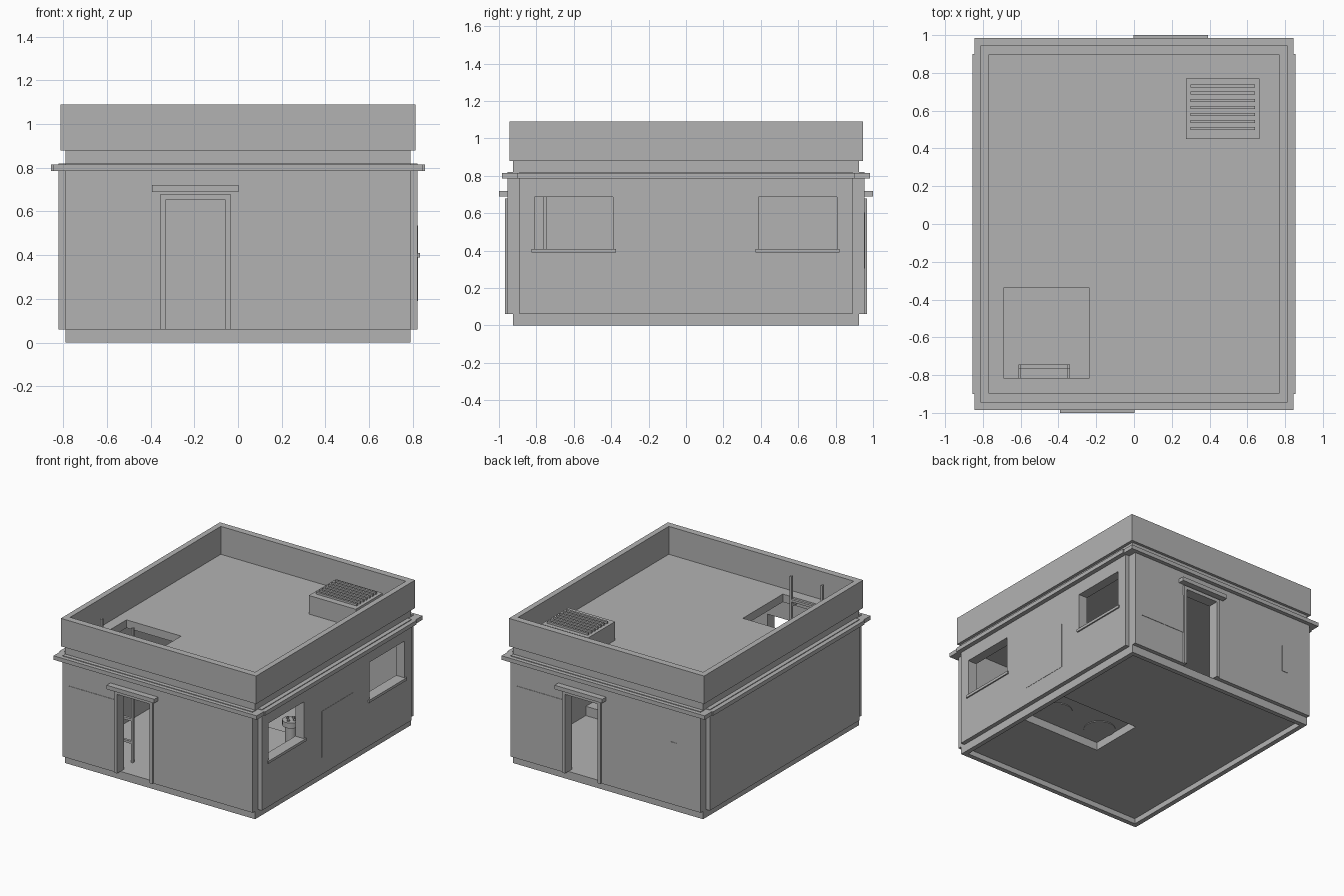
import bpy, bmesh
from mathutils import Matrix, Vector

if "Cube" in bpy.data.objects:
    bpy.data.objects.remove(bpy.data.objects["Cube"], do_unlink=True)

grey = bpy.data.materials.new("plain grey")
grey.use_nodes = True
grey.diffuse_color = (0.45, 0.45, 0.45, 1)
for node in grey.node_tree.nodes:
    if node.type == 'BSDF_PRINCIPLED':
        node.inputs["Base Color"].default_value = grey.diffuse_color


def finish(name, bm):
    bmesh.ops.recalc_face_normals(bm, faces=bm.faces)
    mesh = bpy.data.meshes.new(name)
    bm.to_mesh(mesh)
    bm.free()
    mesh.materials.append(grey)
    obj = bpy.data.objects.new(name, mesh)
    bpy.context.collection.objects.link(obj)
    return obj


def boxes(name, *spans):
    """Each span is (x0, x1, y0, y1, z0, z1)."""
    bm = bmesh.new()
    for x0, x1, y0, y1, z0, z1 in spans:
        mid = Vector((x0 + x1, y0 + y1, z0 + z1)) / 2
        size = (x1 - x0, y1 - y0, z1 - z0, 1)
        bmesh.ops.create_cube(bm, size=1, matrix=Matrix.Translation(mid) @ Matrix.Diagonal(size))
    return finish(name, bm)


def block(name, hx, hy, z0, z1):
    return boxes(name, (-hx, hx, -hy, hy, z0, z1))


def cylinder(name, x, y, z0, z1, r, sides=24):
    bm = bmesh.new()
    bmesh.ops.create_cone(bm, cap_ends=True, segments=sides, radius1=r, radius2=r, depth=z1 - z0,
                          matrix=Matrix.Translation((x, y, (z0 + z1) / 2)))
    obj = finish(name, bm)
    bpy.context.view_layer.objects.active = obj
    obj.select_set(True)
    bpy.ops.object.shade_smooth_by_angle()
    obj.select_set(False)
    return obj


def cut(obj, *spans):
    for span in spans:
        cutter = boxes("cutter", span)
        cutter.hide_render = True
        mod = obj.modifiers.new("opening", 'BOOLEAN')
        mod.operation, mod.solver, mod.object = 'DIFFERENCE', 'EXACT', cutter
        bpy.context.view_layer.objects.active = obj
        bpy.ops.object.modifier_apply(modifier=mod.name)
        bpy.data.objects.remove(cutter, do_unlink=True)


def turned(span):
    """The same span turned half way round the vertical axis."""
    x0, x1, y0, y1, z0, z1 = span
    return (-x1, -x0, -y1, -y0, z0, z1)


# Openings shared by the wall layers
door = (-0.33, -0.06, -1.2, -0.8, 0.06, 0.655)
windows = [(0.6, 1.0, -0.81, -0.39, 0.41, 0.687), (0.6, 1.0, 0.387, 0.807, 0.41, 0.687)]
hatch = (-0.69, -0.235, -0.815, -0.34, 0.78, 1.0)
stove_pit = (0.06, 0.73, -0.33, 0.09, -0.1, 0.1)

# Hollow body with roof slab, floor and recessed underside
body = block("body_shell", 0.79, 0.925, 0, 0.88)
cut(body, (-0.75, 0.75, -0.885, 0.885, 0.06, 0.82), (-0.755, 0.755, -0.89, 0.89, -0.1, 0.04),
    door, turned(door), hatch, stove_pit, *windows)

# Outer cladding, leaving notched corners
for side, name in ((-1, "front_cladding"), (1, "back_cladding")):
    y = sorted((side * 0.92, side * 0.955))
    cut(boxes(name, (-0.79, 0.79, *y, 0.06, 0.82)), door if side < 0 else turned(door))
cut(boxes("right_cladding", (0.785, 0.822, -0.89, 0.89, 0.06, 0.82)), *windows)
boxes("left_cladding", (-0.822, -0.785, -0.89, 0.89, 0.06, 0.82))

# Cornice band and parapet
for name, hx, hy in (("cornice_ends", 0.845, 0.985), ("cornice_sides", 0.855, 0.9)):
    band = block(name, hx, hy, 0.785, 0.815)
    cut(band, (-0.77, 0.77, -0.89, 0.89, 0.7, 0.9))
parapet = block("parapet", 0.812, 0.945, 0.88, 1.09)
cut(parapet, (-0.77, 0.77, -0.895, 0.895, 0.8, 1.2))

# Door frames and canopies, front and back
frame_span = (-0.355, -0.035, -0.967, -0.885, 0.06, 0.68)
canopy_span = (-0.393, 0.003, -1.0, -0.94, 0.69, 0.72)
poster_span = (-0.735, -0.355, -0.958, -0.95, 0.305, 0.605)
for place, move in (("front", lambda s: s), ("back", turned)):
    cut(boxes(place + "_door_frame", move(frame_span)), move(door))
    boxes(place + "_door_canopy", move(canopy_span))
    boxes(place + "_wall_panel", move(poster_span))
boxes("back_switch_plate", (-0.59, -0.54, 0.95, 0.958, 0.33, 0.53))
boxes("right_wall_panel", (0.818, 0.824, -0.18, 0.2, 0.19, 0.535))

# Window sills
for i, w in enumerate(windows):
    boxes("window_sill_%d" % i, (0.76, 0.832, w[2] - 0.015, w[3] + 0.015, 0.39, 0.41))

# Roof vent with louvres
boxes("roof_vent", (0.275, 0.665, 0.45, 0.77, 0.875, 1.02))
boxes("vent_louvres", *[(0.3, 0.64, y - 0.008, y + 0.008, 1.015, 1.035)
                        for y in (0.505 + 0.0375 * i for i in range(7))])

# Ladder through the hatch
rails = [(x, x + 0.015, -0.765, -0.745, 0.06, 1.07) for x in (-0.612, -0.355)]
brackets = [(x, x + 0.015, -0.815, -0.76, 0.84, 0.86) for x in (-0.612, -0.355)]
rungs = [(-0.6, -0.35, -0.765, -0.745, z, z + 0.018) for z in (0.2 + 0.17 * i for i in range(5))]
boxes("ladder", *rails, *brackets, *rungs)

# Low hollow bench with two round seats inside
bench = boxes("bench", (0.03, 0.749, -0.36, 0.12, 0.05, 0.13))
cut(bench, stove_pit)
for i, x in enumerate((0.56, 0.17)):
    cylinder("seat_base_%d" % i, x, -0.17, 0.095, 0.13, 0.11)
    cylinder("seat_post_%d" % i, x, -0.17, 0.12, 0.36, 0.04)
    cylinder("seat_top_%d" % i, x, -0.17, 0.36, 0.4, 0.06)
    for dx, dy in ((-1, 0), (1, 0), (0, -1), (0, 1)):
        cylinder("seat_stud", x + dx * 0.03, -0.17 + dy * 0.03, 0.395, 0.41, 0.01, 8)
